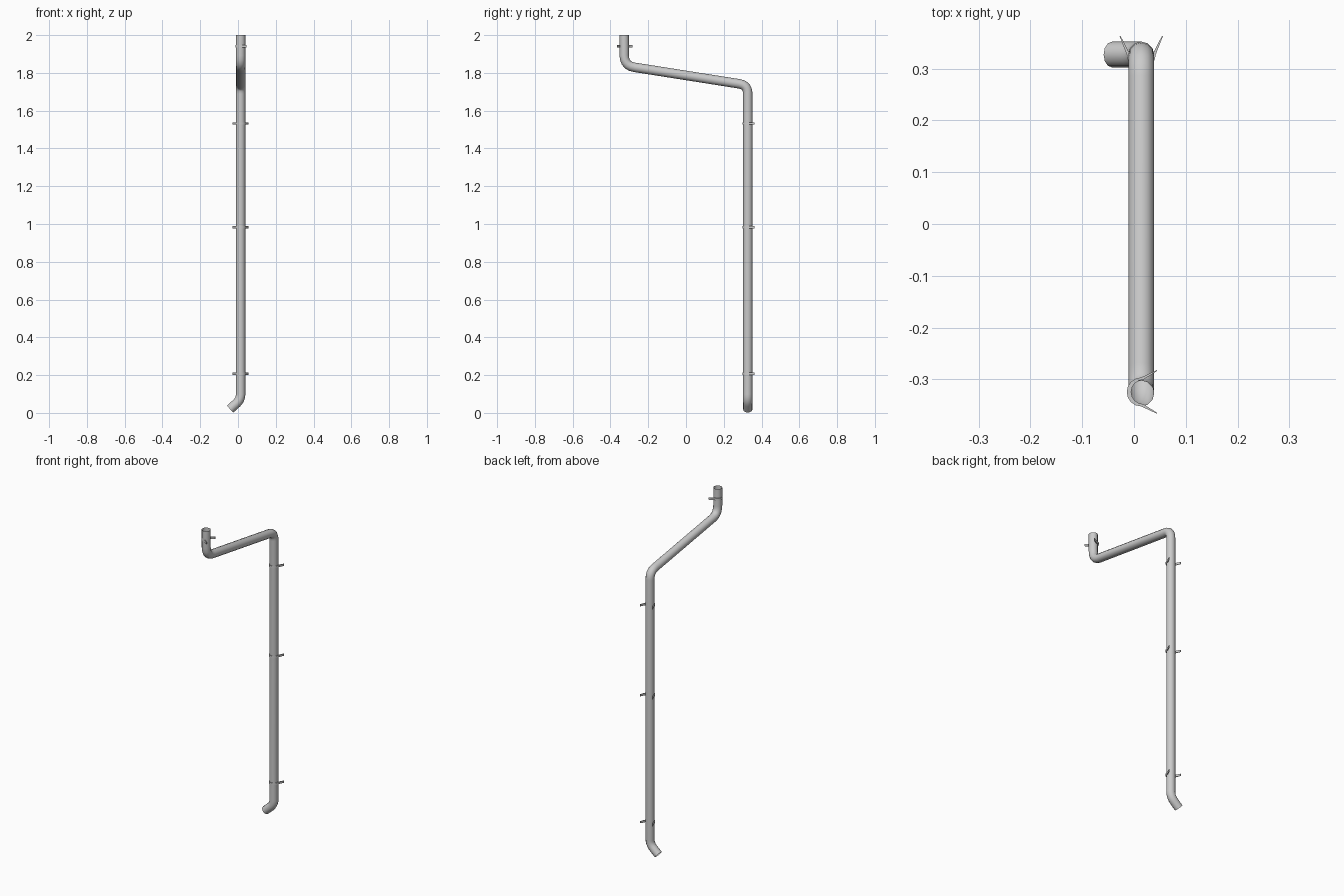
import bpy, bmesh
from math import pi, sin, cos
from mathutils import Vector, Matrix

if "Cube" in bpy.data.objects:
    bpy.data.objects.remove(bpy.data.objects["Cube"])

R = 0.025          # pipe radius
SIDES = 12
CX, Y_TOP, Y_LOW = 0.014, -0.327, 0.327


def finish(bm, name, angle):
    bmesh.ops.recalc_face_normals(bm, faces=bm.faces)
    me = bpy.data.meshes.new(name)
    bm.to_mesh(me)
    bm.free()
    ob = bpy.data.objects.new(name, me)
    bpy.context.collection.objects.link(ob)
    bpy.ops.object.select_all(action='DESELECT')
    ob.select_set(True)
    bpy.context.view_layer.objects.active = ob
    bpy.ops.object.shade_smooth_by_angle(angle=angle)
    return ob


def rounded_path(corners, cuts, steps=5):
    """Replace each inner corner by a curved elbow."""
    pts = [corners[0]]
    for a, b, c, cut in zip(corners, corners[1:], corners[2:], cuts):
        p = b + (a - b).normalized() * cut
        q = b + (c - b).normalized() * cut
        for i in range(steps + 1):
            t = i / steps
            pts.append(p * (1 - t) ** 2 + b * 2 * t * (1 - t) + q * t * t)
    return pts + [corners[-1]]


def pipe(name, pts):
    """Sweep a circle along the path, leaving both ends open."""
    bm = bmesh.new()
    n = len(pts)
    side, prev_t, prev_ring = Vector((1, 0, 0)), None, None
    for i, p in enumerate(pts):
        t = Vector()
        if i > 0:
            t += (p - pts[i - 1]).normalized()
        if i < n - 1:
            t += (pts[i + 1] - p).normalized()
        t.normalize()
        if prev_t:
            side = prev_t.rotation_difference(t) @ side
        other = t.cross(side)
        ring = [bm.verts.new(p + R * (side * cos(2 * pi * k / SIDES) + other * sin(2 * pi * k / SIDES)))
                for k in range(SIDES)]
        if prev_ring:
            for k in range(SIDES):
                j = (k + 1) % SIDES
                bm.faces.new((prev_ring[k], prev_ring[j], ring[j], ring[k]))
        prev_t, prev_ring = t, ring
    return finish(bm, name, pi / 3)


def strap(name, centre, turn, depth, height=0.013):
    """U-shaped band hugging the pipe, its ends tapering out to the wall."""
    bm = bmesh.new()
    arc = [pi + pi * k / 8 for k in range(9)]
    outer = [(0.028 * cos(a), 0.028 * sin(a)) for a in arc]
    inner = [(0.0235 * cos(a), 0.0235 * sin(a) + 0.004) for a in arc]
    # blunt tips at both ends
    outer = [(-0.042, depth)] + outer + [(0.042, depth)]
    inner = [(-0.040, depth)] + inner + [(0.040, depth)]
    place = Matrix.Translation(centre) @ Matrix.Rotation(turn, 4, 'Z')
    rings = [[bm.verts.new(place @ Vector((u, v, s * height / 2)))
              for (u, v), s in ((o, -1), (o, 1), (i, 1), (i, -1))]
             for o, i in zip(outer, inner)]
    for a, b in zip(rings, rings[1:]):
        for k in range(4):
            j = (k + 1) % 4
            bm.faces.new((a[k], a[j], b[j], b[k]))
    bm.faces.new(rings[0])
    bm.faces.new(rings[-1])
    return finish(bm, name, pi / 6)


# downpipe with offset run and angled spout
corners = [Vector(c) for c in (
    (CX, Y_TOP, 2.0),
    (CX, Y_TOP, 1.838),
    (CX, Y_LOW, 1.735),
    (CX, Y_LOW, 0.070),
    (-0.042, Y_LOW, 0.020))]
pipe("drain_pipe", rounded_path(corners, (0.055, 0.045, 0.03)))

# wall straps
strap("upper_strap", Vector((CX, Y_TOP + 0.003, 1.94)), -pi / 2, 0.030)
for i, z in enumerate((1.532, 0.982, 0.206)):
    strap(f"lower_strap_{i + 1}", Vector((CX, Y_LOW, z)), 0, 0.036)
